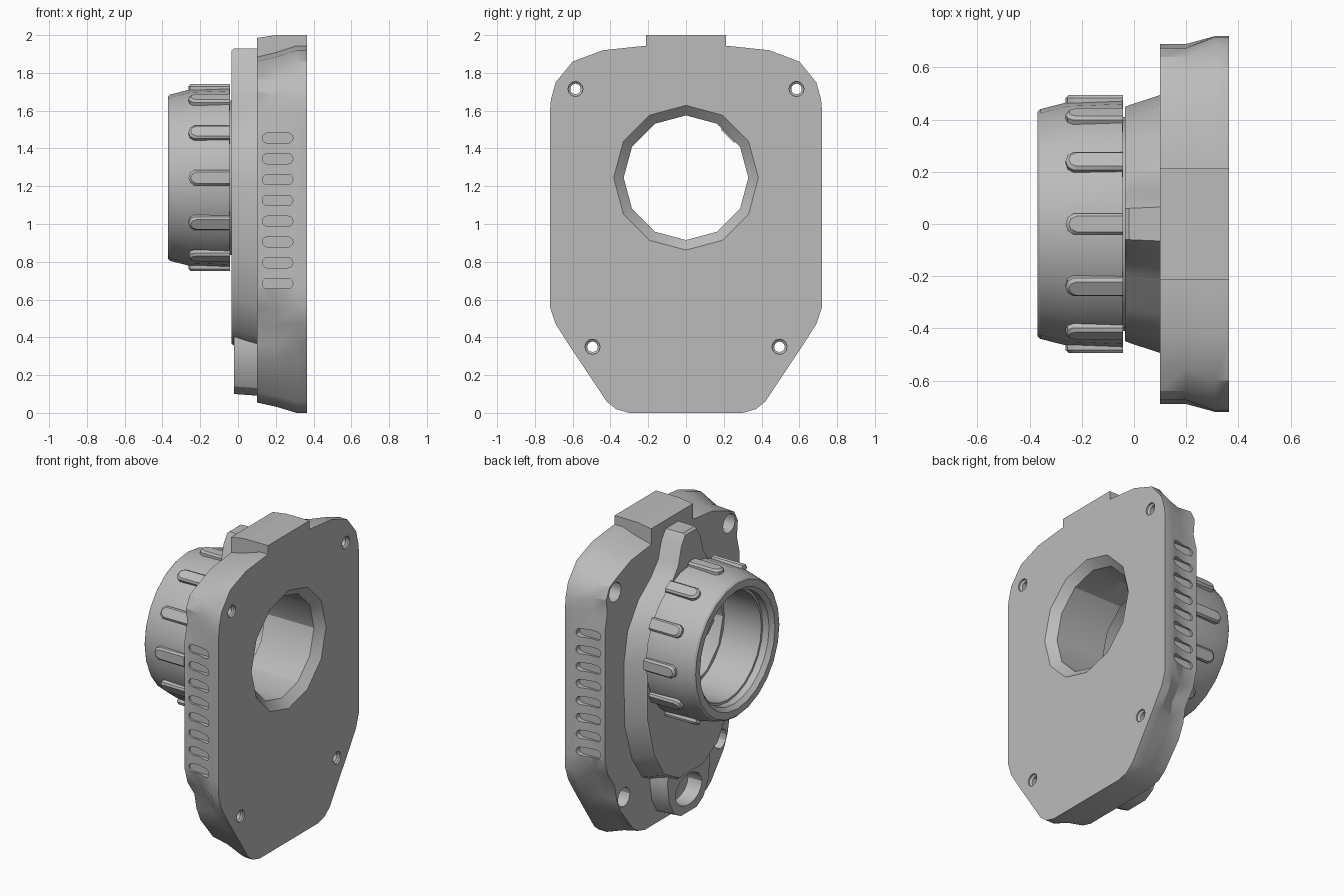
import bpy, bmesh
from math import sin, cos, pi

if "Cube" in bpy.data.objects:
    bpy.data.objects.remove(bpy.data.objects["Cube"])

grey = bpy.data.materials.new("plain_grey")
grey.use_nodes = True
colour = (0.5, 0.5, 0.5, 1)
grey.diffuse_color = colour
grey.node_tree.nodes["Principled BSDF"].inputs["Base Color"].default_value = colour

AXIS_Z = 1.245  # height of the bore axis


def loft(name, *loops):
    """Closed solid through loops that have equal point counts."""
    bm = bmesh.new()
    rings = [[bm.verts.new(p) for p in loop] for loop in loops]
    n = len(rings[0])
    for a, b in zip(rings, rings[1:]):
        for i in range(n):
            j = (i + 1) % n
            bm.faces.new((a[i], a[j], b[j], b[i]))
    bm.faces.new(rings[0][::-1])
    bm.faces.new(rings[-1])
    bmesh.ops.recalc_face_normals(bm, faces=bm.faces)
    mesh = bpy.data.meshes.new(name)
    bm.to_mesh(mesh)
    bm.free()
    mesh.materials.append(grey)
    obj = bpy.data.objects.new(name, mesh)
    bpy.context.collection.objects.link(obj)
    return obj


def at_x(x, outline):
    """Mirror a half outline of (y, z) points and place it at x."""
    full = outline + [(-y, z) for y, z in reversed(outline)]
    return [(x, y, z) for y, z in full]


def circle(x, r, n, y=0, z=AXIS_Z, stretch=1):
    return [(x, y + r * stretch * sin(2 * pi * i / n), z + r * cos(2 * pi * i / n))
            for i in range(n)]


def turned(name, profile, n, **place):
    return loft(name, *[circle(x, r, n, **place) for x, r in profile])


def cut(obj, cutters):
    bpy.context.view_layer.objects.active = obj
    for c in cutters:
        c.hide_render = True
        mod = obj.modifiers.new("cut", 'BOOLEAN')
        mod.operation = 'DIFFERENCE'
        mod.solver = 'EXACT'
        mod.object = c
        bpy.ops.object.modifier_apply(modifier=mod.name)


def remove(cutters):
    for c in cutters:
        bpy.data.objects.remove(c)


# Housing: flared back plate with lobes around the screw holes
back = [(.2, 1.945), (.44, 1.92), (.6, 1.86), (.69, 1.75), (.715, 1.66),
        (.72, 1.6), (.72, 1.5), (.72, .66), (.72, .56), (.69, .47),
        (.62, .36), (.56, .27), (.42, .06), (.37, .02), (.3, 0)]
front = [(.2, 1.885), (.42, 1.86), (.55, 1.81), (.64, 1.77), (.675, 1.7),
         (.665, 1.6), (.69, 1.5), (.69, .66), (.66, .56), (.59, .46),
         (.57, .36), (.53, .27), (.4, .11), (.35, .075), (.28, .055)]
middle = [(f[0], f[1] + .4 * (b[1] - f[1])) for f, b in zip(front, back)]
housing = loft("housing", at_x(.1, front), at_x(.2, middle),
               at_x(.31, back), at_x(.365, back))

# Bore, screw holes and side slots cut into the housing
bore = turned("bore_cutter", [(-.06, .33), (.315, .33), (.365, .383), (.4, .42)], 12)
cutters = []
for side in (1, -1):
    for y, z in ((.585, 1.715), (.495, .35)):
        cutters.append(turned("screw_cutter", [
            (.05, .062), (.3, .062), (.3, .028), (.345, .028),
            (.355, .04), (.4, .04)], 12, y=side * y, z=z))
    for k in range(8):
        z = .685 + k * .11
        slot = []
        for end, cx in ((1, .264), (-1, .156)):
            for i in range(7):
                a = -pi / 2 + pi * i / 6
                slot.append((cx + end * .027 * cos(a), z + end * .027 * sin(a)))
        cutters.append(loft("slot_cutter", *[[(x, side * y, zz) for x, zz in slot]
                                             for y in (.677, .78)]))
cut(housing, [bore] + cutters)
remove(cutters)

# Square tab on top of the housing
tab = [(.1, 1.985), (.2, 2.0), (.365, 2.0), (.365, 1.8), (.1, 1.8)]
top_tab = loft("top_tab", *[[(x, y, z) for x, z in tab] for y in (-.213, .213)])

# Flange with a prong at the top, widening toward the housing
rim = [(.06, 1.93), (.1, 1.87), (.13, 1.76), (.2, 1.67), (.32, 1.57),
       (.42, 1.41), (.455, 1.22), (.45, .85), (.38, .6), (.28, .44), (.12, .355)]
inset = [(y * .985, z - (.012 if z > 1.5 else -.012)) for y, z in rim]
wide = [(y * 1.1, z if z > 1 else z - .04) for y, z in rim]
flange = loft("flange", at_x(-.035, inset), at_x(-.02, rim), at_x(.12, wide))
cut(flange, [bore])

# Hollow boss below the flange
boss = [(.19, .5), (.22, .36), (.2, .23), (.15, .14), (.08, .1)]
bottom_boss = loft("bottom_boss", at_x(-.02, boss), at_x(.12, [(y * 1.05, z - .01) for y, z in boss]))
pocket = turned("pocket_cutter", [(-.1, .1), (.08, .1)], 16, z=.245, stretch=1.35)
cut(bottom_boss, [pocket])
cut(flange, [pocket])
remove([pocket, bore])

# Hollow knob
knob = turned("knob", [(-.37, .43), (-.36, .44), (-.25, .468), (-.045, .476),
                       (-.045, .41), (.0, .41)], 24)
hollow = turned("hollow_cutter", [(-.4, .385), (-.37, .385), (-.345, .36),
                                  (-.3, .36), (-.3, .345), (.05, .345)], 24)
cut(knob, [hollow])
remove([hollow])

# Grip ribs around the knob
ribs = []
for k in range(12):
    a = 2 * pi * k / 12
    loops = []
    for r, w, x0 in ((.43, .04, -.262), (.483, .04, -.262), (.495, .03, -.25)):
        plan = [(-.042, -w), (x0 + .03, -w), (x0 + .008, -w * .65), (x0, 0),
                (x0 + .008, w * .65), (x0 + .03, w), (-.042, w)]
        loops.append([(x, r * sin(a) + t * cos(a), AXIS_Z + r * cos(a) - t * sin(a))
                      for x, t in plan])
    ribs.append(loft(f"grip_rib_{k + 1}", *loops))

# Small locating key inside the knob
c = sin(pi / 4)
key_loops = []
for r in (.31, .36):
    key_loops.append([(x, (r + t) * c, AXIS_Z + (r - t) * c)
                      for x, t in ((-.335, -.05), (-.29, -.05), (-.29, .05), (-.335, .05))])
key = loft("locating_key", *key_loops)

# Smooth shading with sharp edges kept
bpy.ops.object.select_all(action='DESELECT')
for obj in [housing, flange, bottom_boss, knob] + ribs:
    obj.select_set(True)
bpy.context.view_layer.objects.active = housing
bpy.ops.object.shade_smooth_by_angle(angle=pi / 6)
